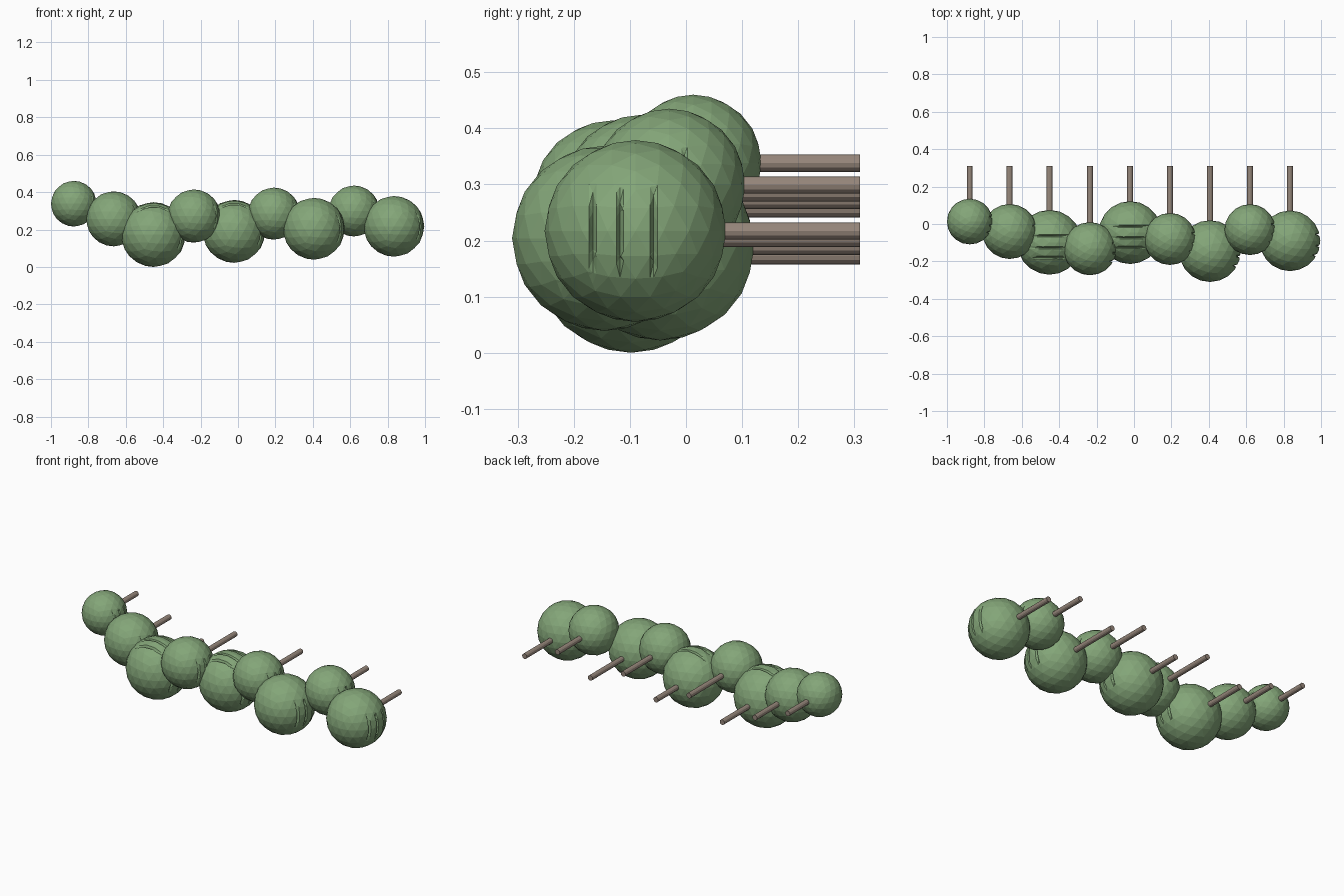
import bpy, bmesh, math
from mathutils import Vector, Matrix

if "Cube" in bpy.data.objects:
    bpy.data.objects.remove(bpy.data.objects["Cube"], do_unlink=True)


def material(name, colour):
    mat = bpy.data.materials.new(name)
    mat.use_nodes = True
    mat.diffuse_color = (*colour, 1)
    bsdf = next(n for n in mat.node_tree.nodes if n.type == 'BSDF_PRINCIPLED')
    bsdf.inputs["Base Color"].default_value = (*colour, 1)
    bsdf.inputs["Roughness"].default_value = 0.9
    return mat


LEAF = material("leaf green", (0.23, 0.38, 0.19))
WOOD = material("grey brown wood", (0.31, 0.245, 0.2))
BACK = 0.31


def finish(bm, name, mat, location):
    mesh = bpy.data.meshes.new(name)
    bm.to_mesh(mesh)
    bm.free()
    mesh.materials.append(mat)
    obj = bpy.data.objects.new(name, mesh)
    obj.location = location
    bpy.context.collection.objects.link(obj)
    return obj


def crease(bm, side, y, radius):
    """Press a narrow spindle-shaped fold into one side of the clump."""
    width, half = radius * 0.04, radius * 0.5
    across = side.cross(Vector((0, 1, 0)))
    for offset in (-width, 0, width):
        faces = [f for f in bm.faces if f.calc_center_median().dot(side) > radius * 0.55]
        geom = faces + list({e for f in faces for e in f.edges}) \
            + list({v for f in faces for v in f.verts})
        bmesh.ops.bisect_plane(bm, geom=geom, dist=1e-6,
                               plane_co=(0, y + offset, 0), plane_no=(0, 1, 0))
    for v in bm.verts:
        t = abs(v.co.dot(across)) / half
        if abs(v.co.y - y) < 1e-4 and v.co.dot(side) > 0 and t < 1:
            v.co -= side * radius * 0.09 * (1 - t * t)


def clump(name, centre, radius, folded_sides):
    bm = bmesh.new()
    bmesh.ops.create_icosphere(bm, subdivisions=3, radius=radius)
    for side in folded_sides:
        for share in (-0.47, -0.17, 0.2):
            crease(bm, side, share * radius, radius)
    bmesh.ops.triangulate(bm, faces=[f for f in bm.faces if len(f.verts) > 3])
    finish(bm, name, LEAF, centre)


def stem(name, centre):
    # Runs from the middle of the clump straight to the back plane
    length = BACK - centre.y
    bm = bmesh.new()
    bmesh.ops.create_cone(bm, cap_ends=True, segments=12, radius1=0.0155,
                          radius2=0.0155, depth=length,
                          matrix=Matrix.Rotation(math.pi / 2, 4, 'X'))
    finish(bm, name, WOOD, centre + Vector((0, length / 2, 0)))


# Foliage clumps: x, y, z, radius
CLUMPS = [
    (-0.878, 0.013, 0.338, 0.122),
    (-0.665, -0.04, 0.257, 0.147),
    (-0.452, -0.098, 0.173, 0.173),
    (-0.236, -0.132, 0.272, 0.142),
    (-0.021, -0.046, 0.190, 0.168),
    (0.192, -0.08, 0.285, 0.139),
    (0.406, -0.145, 0.204, 0.165),
    (0.620, -0.03, 0.299, 0.136),
    (0.834, -0.09, 0.217, 0.162),
]
LEFT, UP = Vector((1, 0, 0)), Vector((0, 0, 1))

for i, (x, y, z, r) in enumerate(CLUMPS, 1):
    centre = Vector((x, y, z))
    clump(f"foliage_clump_{i}", centre, r, (LEFT, UP) if r > 0.166 else (LEFT,))
    stem(f"stem_{i}", centre)
